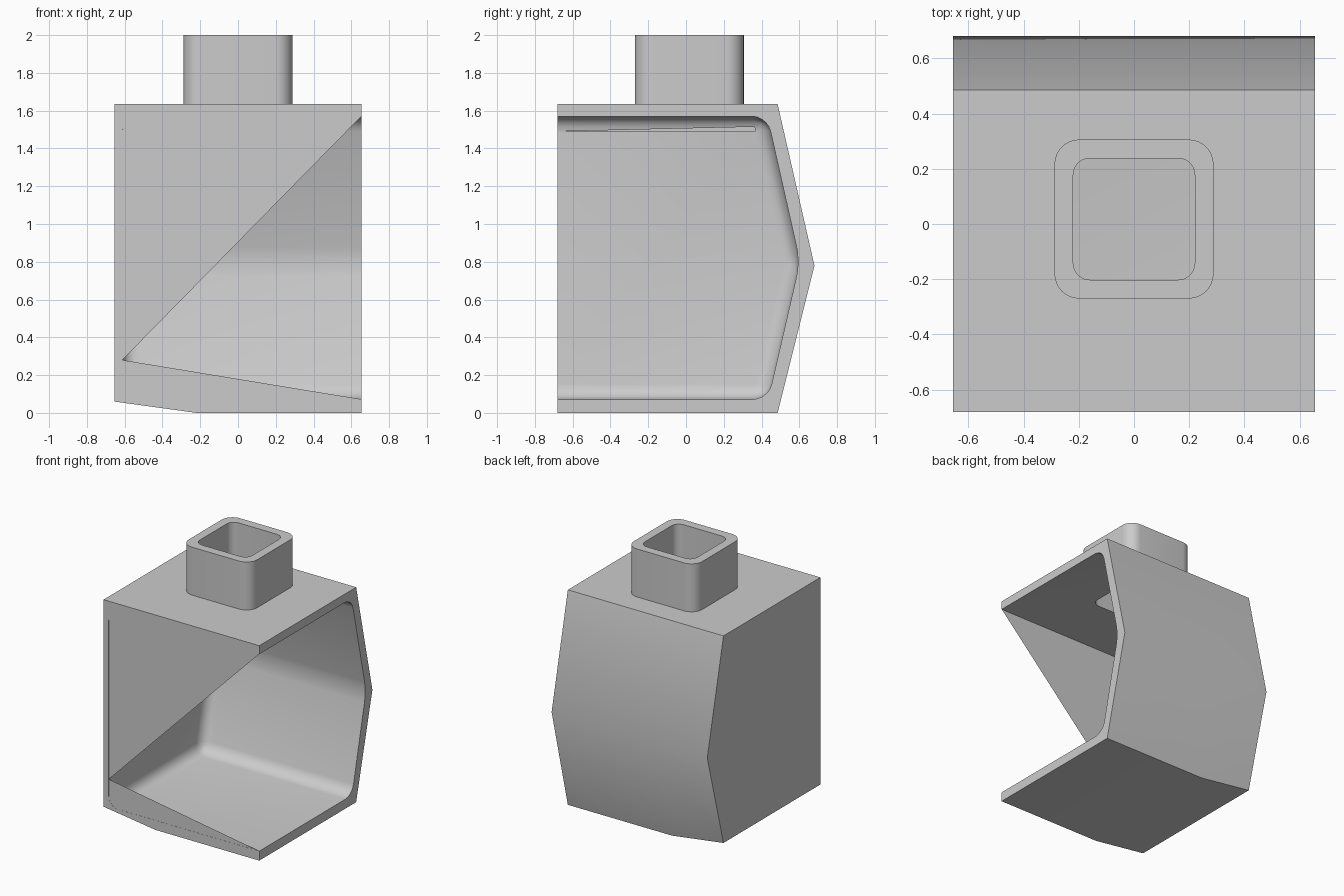
import bpy, bmesh, math

if "Cube" in bpy.data.objects:
    bpy.data.objects.remove(bpy.data.objects["Cube"])


def make_object(name, bm):
    bmesh.ops.recalc_face_normals(bm, faces=bm.faces[:])
    mesh = bpy.data.meshes.new(name)
    bm.to_mesh(mesh)
    bm.free()
    obj = bpy.data.objects.new(name, mesh)
    bpy.context.collection.objects.link(obj)
    return obj


def loft(bm, rings):
    """Join equal-length point rings and cap both ends."""
    loops = [[bm.verts.new(p) for p in ring] for ring in rings]
    for a, b in zip(loops, loops[1:]):
        for i in range(len(a)):
            j = (i + 1) % len(a)
            bm.faces.new((a[i], a[j], b[j], b[i]))
    bm.faces.new(loops[0])
    bm.faces.new(loops[-1])


def rounded_square(half, r, z, cy=0.018, n=8):
    pts = []
    for k, (sx, sy) in enumerate(((1, 1), (-1, 1), (-1, -1), (1, -1))):
        for i in range(n + 1):
            a = math.pi / 2 * (k + i / n)
            pts.append((sx * (half - r) + r * math.cos(a),
                        cy + sy * (half - r) + r * math.sin(a), z))
    return pts


def cut(obj, cutter):
    cutter.hide_render = True
    cutter.hide_viewport = False
    mod = obj.modifiers.new("cut", 'BOOLEAN')
    mod.operation = 'DIFFERENCE'
    mod.solver = 'EXACT'
    mod.object = cutter
    bpy.ops.object.select_all(action='DESELECT')
    bpy.context.view_layer.objects.active = obj
    obj.select_set(True)
    bpy.ops.object.modifier_apply(modifier=mod.name)
    bpy.data.objects.remove(cutter)


# Outer body: bent-back profile, with the underside rising to the left
bm = bmesh.new()
loft(bm, [[(x, y, z) for y, z in
           ((-0.68, lift), (0.485, lift), (0.68, 0.78), (0.485, 1.635), (-0.68, 1.635))]
          for x, lift in ((-0.655, 0.06), (-0.22, 0), (0.655, 0))])
body = make_object("body_shell", bm)

# Inner cavity with filleted corners, open at the front and right
bm = bmesh.new()
loft(bm, [[(x, y, z) for y, z in
           ((-0.9, 0.072), (0.435, 0.072), (0.603, 0.80), (0.43, 1.57), (-0.9, 1.57))]
          for x in (-0.612, 0.9)])
fillets = [e for e in bm.edges
           if max(v.co.y for v in e.verts) > 0 and min(v.co.x for v in e.verts) < 0]
bmesh.ops.bevel(bm, geom=fillets, offset=0.08, segments=5, profile=0.5, affect='EDGES')
cut(body, make_object("cavity_cutter", bm))

# Neck opening through the roof
bm = bmesh.new()
loft(bm, [rounded_square(0.22, 0.06, z) for z in (1.4, 2.2)])
cut(body, make_object("roof_hole_cutter", bm))

# Rounded square neck
bm = bmesh.new()
loft(bm, [rounded_square(0.288, 0.09, z) for z in (1.625, 2.0)])
neck = make_object("neck", bm)
bm = bmesh.new()
loft(bm, [rounded_square(0.22, 0.06, z) for z in (1.4, 2.2)])
cut(neck, make_object("neck_hole_cutter", bm))

# Thin front skins above and below the triangular opening
for name, pts in (("front_upper_skin", ((-0.63, 0.28), (-0.612, 0.28), (0.655, 1.572), (-0.63, 1.572))),
                  ("front_lower_skin", ((-0.63, 0.07), (0.655, 0.072), (-0.612, 0.28), (-0.63, 0.28)))):
    bm = bmesh.new()
    face = bm.faces.new([bm.verts.new((x, -0.679, z)) for x, z in pts])
    obj = make_object(name, bm)
    if obj.data.polygons[0].normal.y > 0:
        obj.data.flip_normals()

# Smooth fillets, keep the folds crisp
for obj in (body, neck):
    bpy.ops.object.select_all(action='DESELECT')
    bpy.context.view_layer.objects.active = obj
    obj.select_set(True)
    bpy.ops.object.shade_smooth_by_angle(angle=math.radians(32))
